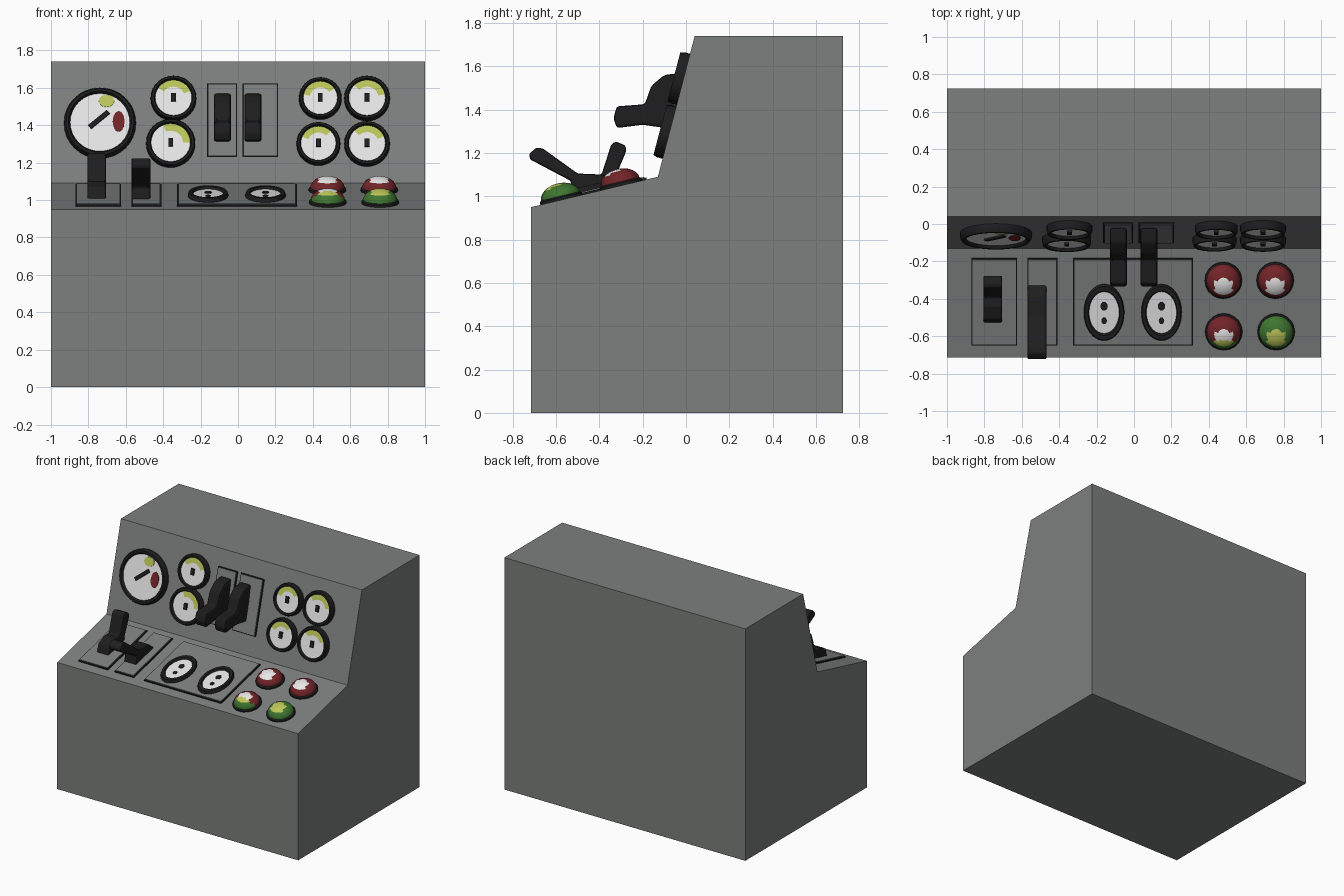
import bpy, bmesh, math
from mathutils import Matrix, Vector

cube = bpy.data.objects.get("Cube")
if cube:
    bpy.data.objects.remove(cube, do_unlink=True)


def material(name, r, g, b):
    m = bpy.data.materials.new(name)
    m.use_nodes = True
    m.diffuse_color = (r, g, b, 1)
    node = m.node_tree.nodes["Principled BSDF"]
    node.inputs["Base Color"].default_value = (r, g, b, 1)
    node.inputs["Roughness"].default_value = 0.7
    return m


GREY = material("console grey", 0.2, 0.215, 0.205)
BLACK = material("black", 0.013, 0.013, 0.014)
WHITE = material("dial white", 0.8, 0.8, 0.8)
LIME = material("lime", 0.5, 0.56, 0.1)
RED = material("dark red", 0.17, 0.018, 0.022)
GREEN = material("green", 0.05, 0.18, 0.03)

# Corner points (y, z) of the cabinet's sloped panels
LIP, FOLD, BROW = Vector((-0.715, 0.95)), Vector((-0.13, 1.09)), Vector((0.04, 1.74))


def frame(x, a, b, t):
    """Panel frame: local x across, y up the slope, z out of the panel."""
    p, d = a.lerp(b, t), (b - a).normalized()
    m = Matrix(((1, 0, 0), (0, d.x, -d.y), (0, d.y, d.x))).to_4x4()
    m.translation = (x, p.x, p.y)
    return m


def upper(x, z):
    return frame(x, FOLD, BROW, (z - FOLD.y) / (BROW.y - FOLD.y))


def lower(x, y):
    return frame(x, LIP, FOLD, (y - LIP.x) / (FOLD.x - LIP.x))


def finish(name, bm, mats, matrix=Matrix(), smooth=False):
    mesh = bpy.data.meshes.new(name)
    bm.to_mesh(mesh)
    bm.free()
    for m in mats:
        mesh.materials.append(m)
    ob = bpy.data.objects.new(name, mesh)
    bpy.context.collection.objects.link(ob)
    ob.matrix_world = matrix
    if smooth:
        bpy.ops.object.select_all(action='DESELECT')
        ob.select_set(True)
        bpy.context.view_layer.objects.active = ob
        bpy.ops.object.shade_smooth_by_angle(angle=math.radians(35))
    return ob


def box(name, matrix, size, mat, lift=0.0):
    """Box resting on the panel."""
    bm = bmesh.new()
    bmesh.ops.create_cube(bm, size=1)
    bmesh.ops.scale(bm, vec=size, verts=bm.verts)
    bmesh.ops.translate(bm, vec=(0, 0, lift + size[2] / 2), verts=bm.verts)
    return finish(name, bm, [mat], matrix)


def extrude(name, profile, x0, x1, mat, bevel=0.0):
    """Side outline in (y, z) swept across x."""
    bm = bmesh.new()
    face = bm.faces.new([bm.verts.new((x0, y, z)) for y, z in profile])
    new = bmesh.ops.extrude_face_region(bm, geom=[face])["geom"]
    bmesh.ops.translate(bm, vec=(x1 - x0, 0, 0),
                        verts=[v for v in new if isinstance(v, bmesh.types.BMVert)])
    bmesh.ops.recalc_face_normals(bm, faces=bm.faces)
    ob = finish(name, bm, [mat])
    if bevel:
        mod = ob.modifiers.new("soft edges", 'BEVEL')
        mod.width, mod.segments = bevel, 2
    return ob


def lathe(name, matrix, profile, mats, rule, segs=24, sx=1, sy=1):
    """Turned part; rule picks a material index from a face centre."""
    bm = bmesh.new()
    rings = []
    for r, h in profile:
        angles = [2 * math.pi * i / segs for i in range(segs)]
        rings.append([bm.verts.new((r * math.cos(a), r * math.sin(a), h)) for a in angles])
    for lo, hi in zip(rings, rings[1:]):
        for i in range(segs):
            j = (i + 1) % segs
            bm.faces.new((lo[i], lo[j], hi[j], hi[i]))
    bm.faces.new(rings[-1])
    for f in bm.faces:
        f.material_index = rule(f.calc_center_median())
    bmesh.ops.scale(bm, vec=(sx, sy, 1), verts=bm.verts)
    return finish(name, bm, mats, matrix, smooth=True)


def dial(name, matrix, r, arc=None, sx=1, sy=1, depth=0.045, inner=0.8):
    """Black rim, white face and an optional lime arc (degrees)."""
    def rule(c):
        d = math.hypot(c.x, c.y)
        if d > (inner - 0.01) * r:
            return 0
        angle = math.degrees(math.atan2(c.y, c.x))
        return 2 if arc and d > 0.5 * r and arc[0] < angle < arc[1] else 1
    profile = [(r, 0), (r, depth * 0.6), (r * 0.95, depth), (r * (inner + 0.05), depth),
               (r * inner, depth * 0.65), (r * 0.5, depth * 0.65), (r * 0.1, depth * 0.65)]
    lathe(name, matrix, profile, [BLACK, WHITE, LIME], rule, 32, sx, sy)


def spot(name, matrix, offset, sx, sy, mat, lift):
    m = matrix @ Matrix.Translation((*offset, lift))
    lathe(name, m, [(1, 0), (1, 0.004), (0.5, 0.004)], [mat], lambda c: 0, 12, sx, sy)


def plate(name, matrix, w, h):
    """Raised grey plate on a thin black border."""
    box(name + "_border", matrix, (w, h, 0.009), BLACK)
    box(name, matrix, (w - 0.014, h - 0.014, 0.014), GREY)


# Cabinet
extrude("cabinet", [(-0.715, 0), (0.725, 0), (0.725, 1.74), BROW, FOLD, LIP], -1, 1, GREY)

# Large dial with coloured zones and needle
big = upper(-0.738, 1.408)
dial("large_dial", big, 0.192, inner=0.83)
spot("large_dial_lime_zone", big, (0.035, 0.118), 0.042, 0.034, LIME, 0.029)
spot("large_dial_red_zone", big, (0.1, 0.005), 0.032, 0.057, RED, 0.029)
box("large_dial_needle", big @ Matrix.Translation((-0.005, 0.015, 0)) @ Matrix.Rotation(0.7, 4, 'Z'),
    (0.13, 0.026, 0.01), BLACK, 0.029)

# Small dials
for i, (x, z, r, arc) in enumerate([
        (-0.345, 1.54, 0.122, (25, 150)), (-0.36, 1.30, 0.131, (0, 110)),
        (0.44, 1.54, 0.114, (30, 165)), (0.69, 1.54, 0.122, (10, 130)),
        (0.43, 1.297, 0.117, (40, 160)), (0.69, 1.297, 0.122, (20, 140))]):
    m = upper(x, z)
    dial(f"small_dial_{i + 1}", m, r, arc)
    box(f"small_dial_needle_{i + 1}", m, (0.025, 0.045, 0.012), BLACK, 0.029)

# Upper levers on their plates
grip = [(-0.06, 1.31), (-0.2, 1.33), (-0.32, 1.315), (-0.335, 1.36), (-0.32, 1.415),
        (-0.19, 1.425), (-0.16, 1.51), (-0.1, 1.56), (-0.02, 1.57)]
for side, x, px, w in (("right", -0.083, -0.085, 0.16), ("left", 0.08, 0.12, 0.19)):
    plate(f"upper_{side}_plate", upper(px, 1.425), w, 0.405)
    extrude(f"upper_{side}_lever", grip, x - 0.045, x + 0.045, BLACK, 0.012)

# Lower lever plates
for name, x, w in (("outer_lever_plate", -0.747, 0.245), ("inner_lever_plate", -0.49, 0.16)):
    plate(name, lower(x, -0.415), w, 0.48)

# Lower levers, one pushed back and one pulled forward
extrude("outer_lever", [(-0.53, 1.0), (-0.51, 1.07), (-0.44, 1.1), (-0.39, 1.1), (-0.345, 1.24),
                        (-0.325, 1.253), (-0.28, 1.235), (-0.275, 1.21), (-0.33, 1.08), (-0.33, 1.045)],
        -0.805, -0.705, BLACK, 0.01)
extrude("inner_lever", [(-0.54, 1.0), (-0.53, 1.07), (-0.72, 1.17), (-0.725, 1.195), (-0.69, 1.225),
                        (-0.66, 1.22), (-0.5, 1.105), (-0.38, 1.1), (-0.32, 1.05)],
        -0.57, -0.468, BLACK, 0.01)

# Centre plate with two oval gauges
plate("gauge_plate", lower(-0.005, -0.415), 0.64, 0.48)
for side, x in (("right", -0.16), ("left", 0.147)):
    m = lower(x, -0.468)
    dial(f"{side}_oval_gauge", m, 0.155, sx=0.7, depth=0.036, inner=0.74)
    for n, y, s in (("upper", 0.035, 0.02), ("lower", -0.045, 0.015)):
        spot(f"{side}_gauge_{n}_mark", m, (0, y), s, s * 1.2, BLACK, 0.023)

# Domed buttons: black foot, coloured dome, pale cap facing the front
foot = [(0.1, 0), (0.1, 0.012), (0.092, 0.018)]
dome = [(0.092 * math.cos(a), 0.016 + 0.062 * math.sin(a))
        for a in (math.radians(d) for d in range(0, 86, 14))]


def button(name, x, y, mats, split=-1.0):
    """Faces before the split line take the second pair of colours."""
    def rule(c):
        cap = math.hypot(c.x, c.y + 0.016) < 0.05
        return (1 if cap else 0) + (2 if c.y < split else 0)
    m = lower(x, y)
    lathe(name + "_foot", m, foot, [BLACK], lambda c: 0, 20)
    lathe(name, m, dome, mats, rule, 20)


button("back_right_button", 0.478, -0.3, [RED, WHITE])
button("back_left_button", 0.755, -0.3, [RED, WHITE])
button("front_right_button", 0.48, -0.575, [RED, WHITE, GREEN, LIME], -0.035)
button("front_left_button", 0.76, -0.575, [GREEN, LIME])
